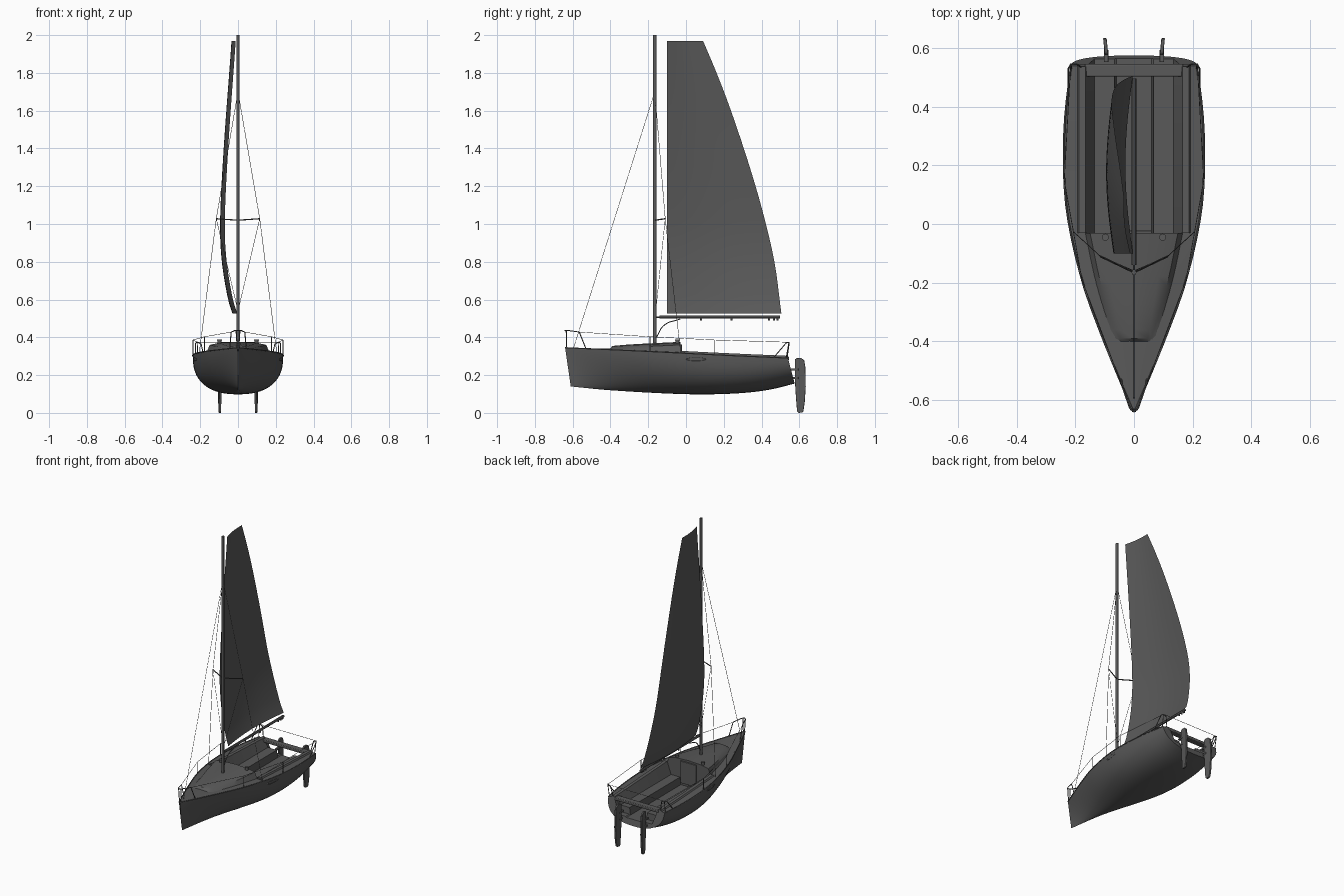
import bpy, bmesh, math
from mathutils import Vector

if "Cube" in bpy.data.objects:
    bpy.data.objects.remove(bpy.data.objects["Cube"])

def curve_at(table, t):
    """Smooth interpolation through (t, value) pairs."""
    n = len(table)
    i = max(k for k in range(n - 1) if k == 0 or table[k][0] <= t)
    def slope(k):
        a, b = table[max(k - 1, 0)], table[min(k + 1, n - 1)]
        return (b[1] - a[1]) / (b[0] - a[0])
    (t0, v0), (t1, v1) = table[i], table[i + 1]
    h = t1 - t0
    s = (t - t0) / h
    return ((2*s**3 - 3*s**2 + 1) * v0 + (s**3 - 2*s**2 + s) * h * slope(i)
            + (3*s**2 - 2*s**3) * v1 + (s**3 - s**2) * h * slope(i + 1))

BEAM = [(-.64, .003), (-.5, .062), (-.35, .122), (-.2, .175), (0, .222), (.15, .238), (.35, .236), (.54, .215)]
SHEER = [(-.64, .345), (-.2, .325), (.2, .305), (.54, .29)]
KEEL = [(-.64, .14), (-.45, .121), (-.15, .103), (.05, .098), (.25, .105), (.4, .123), (.54, .155)]
FULL = [(-.64, 1.25), (-.3, 1.8), (.1, 2.5), (.54, 2.4)]
RAKE = [(-.64, .146), (.54, .26)]

def spread(a, b, n):
    return [a + (b - a) * i / n for i in range(n + 1)]

def mirrored(half):
    """Half profile from the side in to x=0, completed on the other side."""
    return half + [(-x, y, z) for x, y, z in reversed(half) if abs(x) > 1e-6]

def link(name, me):
    ob = bpy.data.objects.new(name, me)
    bpy.context.collection.objects.link(ob)
    return ob

def add_mesh(name, verts, faces):
    bm = bmesh.new()
    vs = [bm.verts.new(v) for v in verts]
    for f in faces:
        bm.faces.new([vs[i] for i in f])
    bmesh.ops.recalc_face_normals(bm, faces=bm.faces)
    me = bpy.data.meshes.new(name)
    bm.to_mesh(me)
    bm.free()
    return link(name, me)

def loft(name, rows):
    n = len(rows[0])
    faces = [(r*n + i, r*n + i + 1, r*n + n + i + 1, r*n + n + i)
             for r in range(len(rows) - 1) for i in range(n - 1)]
    return add_mesh(name, [p for row in rows for p in row], faces)

def tube(name, pts, r, smooth=False, cyclic=False):
    cu = bpy.data.curves.new(name, 'CURVE')
    cu.dimensions = '3D'
    cu.bevel_depth, cu.bevel_resolution, cu.use_fill_caps = r, 1, True
    cu.resolution_u = 6 if smooth else 1
    sp = cu.splines.new('BEZIER')
    sp.bezier_points.add(len(pts) - 1)
    for bp, p in zip(sp.bezier_points, pts):
        bp.co = p
        bp.handle_left_type = bp.handle_right_type = 'AUTO' if smooth else 'VECTOR'
    sp.use_cyclic_u = cyclic
    tmp = link(name, cu)
    bpy.context.view_layer.update()
    me = bpy.data.meshes.new_from_object(tmp.evaluated_get(bpy.context.evaluated_depsgraph_get()))
    bpy.data.objects.remove(tmp)
    link(name, me)

def bevel(ob, width):
    m = ob.modifiers.new("bevel", 'BEVEL')
    m.width, m.segments = width, 2

def box(name, lo, hi, width=.002):
    lo, hi = Vector(lo), Vector(hi)
    bpy.ops.mesh.primitive_cube_add(size=1, location=(lo + hi) / 2)
    ob = bpy.context.object
    ob.name, ob.scale = name, hi - lo
    bpy.ops.object.transform_apply(location=False, rotation=False)
    bevel(ob, width)

def cylinder(name, loc, r, depth, sy=1):
    bpy.ops.mesh.primitive_cylinder_add(vertices=16, radius=r, depth=depth, location=loc)
    bpy.context.object.name = name
    bpy.context.object.scale.y = sy

# hull shell
def hull_row(y, n=14):
    b, zs, zk = (curve_at(t, y) for t in (BEAM, SHEER, KEEL))
    e, half = 2 / curve_at(FULL, y), []
    for i in range(n + 1):
        a = math.pi / 2 * i / n
        d = (zs - zk) * math.sin(a) ** e
        half.append((b * math.cos(a) ** e if i < n else 0, y + curve_at(RAKE, y) * d, zs - d))
    return mirrored(half)

def hull_x(y, z):
    zs = curve_at(SHEER, y)
    y -= curve_at(RAKE, y) * (zs - z)
    d, n = (zs - z) / (zs - curve_at(KEEL, y)), curve_at(FULL, y)
    return curve_at(BEAM, y) * (1 - d ** n) ** (1 / n)

loft("hull", [hull_row(y) for y in spread(-.64, .54, 36)])

# foredeck, continuing under the cabin
def deck_row(y):
    b, zs = curve_at(BEAM, y), curve_at(SHEER, y)
    return mirrored([(b, y, zs), (b * .5, y, zs + b * .04), (0, y, zs + b * .055)])

loft("foredeck", [deck_row(y) for y in spread(-.64, -.03, 18)])

# cabin roof
ROOF_W = [(-.405, .073), (-.2, .132), (-.03, .168)]
ROOF_Z = [(-.405, .353), (-.3, .362), (-.03, .376)]

def roof_row(y, up=1):
    w, zt, zd = curve_at(ROOF_W, y), curve_at(ROOF_Z, y), curve_at(SHEER, y)
    rise = [(w, 0), (w - .018, zt - .016 - zd), (w * .6, zt - .005 - zd), (0, zt - zd)]
    return mirrored([(x, y, zd + up * h) for x, h in rise])

loft("cabin_roof", [roof_row(-.405, 0)] + [roof_row(y) for y in spread(-.39, -.03, 12)])

# side decks, coamings, seats and cockpit floor in one section
def cockpit_row(y, seat=.245, rake=0):
    b, zs = curve_at(BEAM, y), curve_at(SHEER, y)
    half = [(b, zs), (.193, zs + .003), (.187, zs + .012), (.165, zs + .012),
            (.135, seat), (.067, seat), (.06, .195), (0, .195)]
    return mirrored([(x, y + rake * (zs - z), z) for x, z in half])

rows = [cockpit_row(y) for y in spread(-.03, .52, 14)] + [cockpit_row(.522, .2), cockpit_row(.54, .2, .26)]
loft("cockpit", rows)

# transom, open above the floor, and cabin bulkhead
edge = hull_row(.54) + rows[-1][::-1][1:-1]
add_mesh("transom", edge, [range(len(edge))])
edge = roof_row(-.03) + rows[0][3:-3][::-1]
add_mesh("bulkhead", edge, [range(len(edge))])
box("companionway_board", (-.06, -.032, .21), (.06, -.022, .362))
box("stern_bar", (-.168, .503, .279), (.168, .545, .298), .004)

# mast, boom, vang
cylinder("mast", (0, -.165, 1.175), .008, 1.65, 1.25)
tube("boom", [(0, -.14, .507), (0, .497, .507)], .0085)
tube("gooseneck", [(0, -.165, .507), (0, -.135, .507)], .004)
tube("boom_vang", [(0, -.157, .4), (0, -.115, .465), (0, -.03, .497)], .003, True)
for y in (.08, .24, .44, .465, .485):
    box("boom_block", (-.004, y - .005, .489), (.004, y + .005, .5), .001)

# mainsail: bulged luff, slight twist, camber in proportion to the chord
LEECH = [(.525, .505), (.8, .468), (1.05, .41), (1.3, .338), (1.6, .238), (1.8, .162), (1.97, .09)]
BULGE = [(.525, .004), (.6, .027), (.8, .06), (1, .07), (1.4, .052), (1.97, .012)]
TWIST = [(.525, 0), (1, .006), (1.97, .022)]

def sail_row(z):
    chord = curve_at(LEECH, z) + .1
    return [(-curve_at(BULGE, z) - curve_at(TWIST, z) * u - .042 * chord * math.sin(math.pi * u),
             u * chord - .1, z) for u in spread(0, 1, 14)]

loft("mainsail", [sail_row(z) for z in spread(.525, 1.97, 28)])

# standing rigging and bow rail
tube("forestay", [(0, -.595, .345), (0, -.165, 1.7)], .0013)
loop = [(.044, -.53, .34), (.036, -.565, .428), (.014, -.628, .437), (0, -.641, .437)]
tube("bow_rail", mirrored(loop), .003)
for s in (-1, 1):
    tube("bow_rail_post", [(s * .004, -.632, .343), (s * .01, -.634, .437)], .003)
    tip = (s * .115, -.11, 1.028)
    tube("spreader", [(0, -.165, 1.02), tip], .0035)
    tube("shroud", [(s * .205, -.028, .318), tip, (0, -.165, 1.7)], .0013)
    tube("diamond_stay", [tip, (0, -.16, .54)], .0012)

    # toe rail, stanchions, stern rail, lifelines
    tube("toe_rail", [(s * curve_at(BEAM, y), y, curve_at(SHEER, y)) for y in spread(-.64, .54, 20)], .0035)
    tops = [(s * .036, -.565, .428)]
    for y, z in ((-.19, .403), (.15, .386)):
        x = s * curve_at(BEAM, y)
        tube("stanchion", [(x, y, curve_at(SHEER, y)), (x, y, z)], .0025)
        tops.append((x, y, z))
    corner = (s * .216, .545, .374)
    tube("stern_rail", [(s * .224, .465, .294), (s * .224, .53, .37), corner,
                        (s * .195, .545, .365), (s * .18, .535, .292)], .003)
    tube("stern_rail_post", [(s * .214, .53, .29), corner], .0025)
    tube("lifeline", tops + [corner], .0013)

    # hull window outline
    ring = [(.053 + .052 * math.cos(a), .284 + .009 * math.sin(a)) for a in spread(0, 2 * math.pi, 20)[:-1]]
    tube("hull_window_frame", [(s * hull_x(y, z), y, z) for y, z in ring], .0013, cyclic=True)

    # winch
    cylinder("winch", (s * .098, -.045, .375), .01, .02)
    cylinder("winch_cap", (s * .098, -.045, .386), .012, .005)

    # twin rudders with brackets
    prof = [(.576, .282), (.585, .29), (.61, .291), (.626, .278), (.632, .24), (.634, .14), (.629, .06),
            (.622, .01), (.615, .002), (.596, 0), (.588, .008), (.582, .08), (.576, .18)]
    n = len(prof)
    vs = [(s * (.094 + (y - .58) * .1) + d, y, z) for d in (-.006, .006) for y, z in prof]
    bevel(add_mesh("rudder", vs, [range(n), range(n, 2 * n)]
                   + [(i, (i + 1) % n, n + (i + 1) % n, n + i) for i in range(n)]), .002)
    for z in (.185, .23):
        box("rudder_bracket", (s * .095 - .008, .552, z - .006), (s * .095 + .008, .595, z + .006))
tube("stern_lifeline", [(-.216, .545, .374), (.216, .545, .374)], .0013)

# charcoal finish and smooth shading with sharp edges kept
mat = bpy.data.materials.new("charcoal")
mat.diffuse_color = (.1, .1, .1, 1)
mat.use_nodes = True
mat.node_tree.nodes["Principled BSDF"].inputs["Base Color"].default_value = mat.diffuse_color
for ob in bpy.data.objects:
    ob.data.materials.append(mat)
    ob.select_set(True)
bpy.context.view_layer.objects.active = bpy.data.objects["hull"]
bpy.ops.object.shade_smooth_by_angle(angle=math.radians(35))
